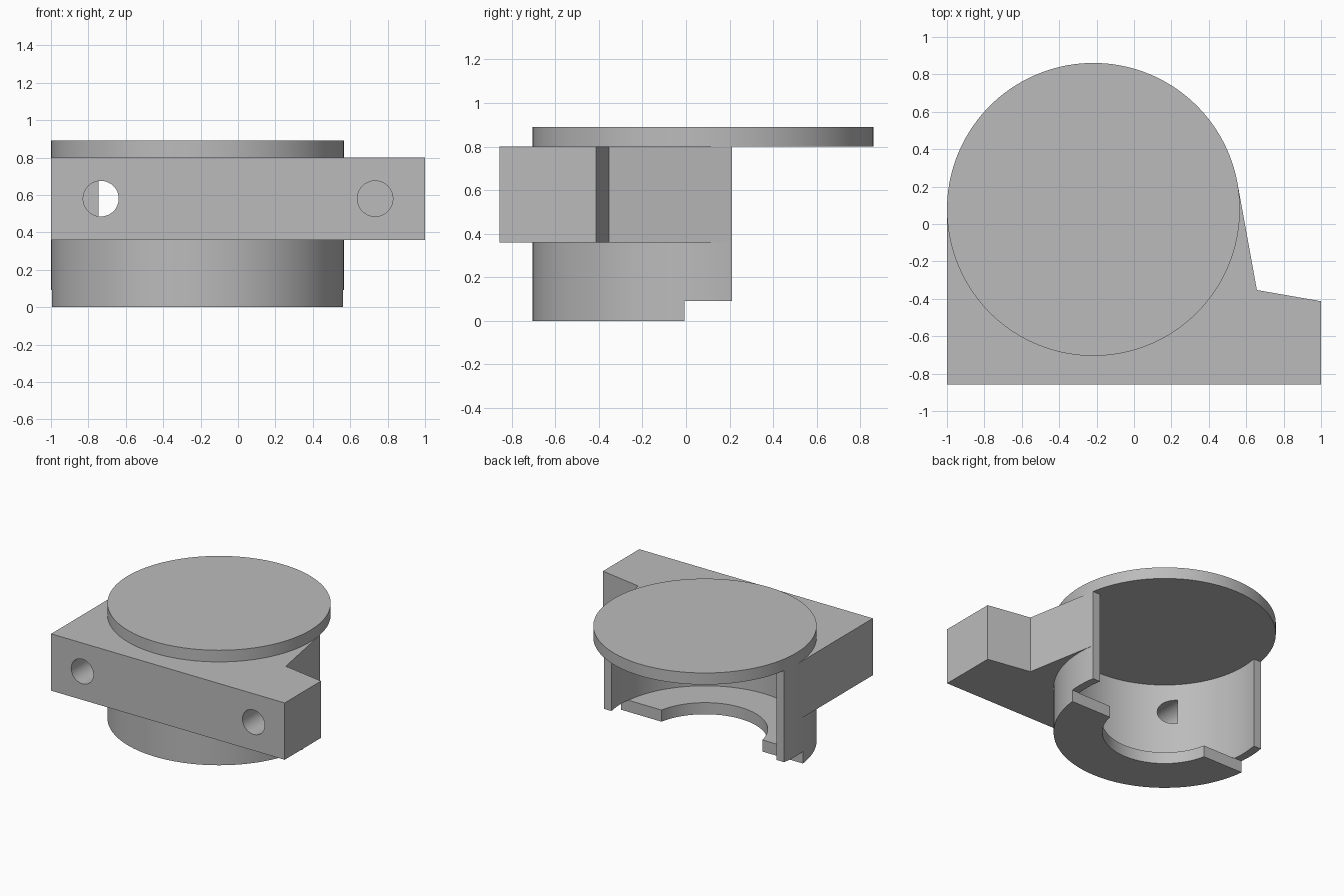
import bpy, bmesh
from math import sin, cos, pi, radians
from mathutils import Vector

cube = bpy.data.objects.get("Cube")
if cube:
    bpy.data.objects.remove(cube, do_unlink=True)

# Shared dimensions
CX, CY = -0.217, 0.078
R_OUT, R_IN, R_HOLE = 0.783, 0.72, 0.44
FLOOR, BAR_Z, TOP, LID = 0.09, 0.36, 0.80, 0.89
STEPS = 144

grey = bpy.data.materials.new("plain_grey")
grey.use_nodes = True
COLOUR = (0.5, 0.5, 0.5, 1)
grey.diffuse_color = COLOUR
grey.node_tree.nodes["Principled BSDF"].inputs["Base Color"].default_value = COLOUR


def prism(name, outline, depth):
    """Extrude a closed 3D outline along a depth vector."""
    bm = bmesh.new()
    base = bm.faces.new([bm.verts.new(p) for p in outline])
    grown = bmesh.ops.extrude_face_region(bm, geom=[base])["geom"]
    bmesh.ops.translate(bm, vec=Vector(depth),
                        verts=[v for v in grown if isinstance(v, bmesh.types.BMVert)])
    bmesh.ops.recalc_face_normals(bm, faces=bm.faces)
    mesh = bpy.data.meshes.new(name)
    bm.to_mesh(mesh)
    bm.free()
    mesh.materials.append(grey)
    obj = bpy.data.objects.new(name, mesh)
    bpy.context.collection.objects.link(obj)
    return obj


def disc(name, radius, z0, z1):
    ring = [(CX + radius * cos(2 * pi * i / STEPS),
             CY + radius * sin(2 * pi * i / STEPS), z0) for i in range(STEPS)]
    return prism(name, ring, (0, 0, z1 - z0))


def box(name, y0, z0, z1):
    """Wide block that removes everything behind y0."""
    return prism(name, [(-2, y0, z0), (2, y0, z0), (2, 2, z0), (-2, 2, z0)], (0, 0, z1 - z0))


def bore(name, x):
    """Blind screw hole entering from the front."""
    ring = [(x + 0.095 * cos(2 * pi * i / 48), -1, 0.58 + 0.095 * sin(2 * pi * i / 48))
            for i in range(48)]
    return prism(name, ring, (0, 0.59, 0))


def combine(target, tool, operation):
    mod = target.modifiers.new(tool.name, 'BOOLEAN')
    mod.operation, mod.solver, mod.object = operation, 'EXACT', tool
    bpy.context.view_layer.objects.active = target
    bpy.ops.object.modifier_apply(modifier=mod.name)
    bpy.data.objects.remove(tool, do_unlink=True)


# Round housing joined with the mounting bar, whose flank is tangent to it
housing = disc("housing", R_OUT, 0, TOP)
a = radians(10)
plan = [(-1, -0.857), (1, -0.857), (1, -0.413), (0.657, -0.353),
        (CX + R_OUT * cos(a), CY + R_OUT * sin(a)), (CX, CY), (CX - R_OUT, CY)]
bar = prism("mounting_bar", [(x, y, BAR_Z) for x, y in plan], (0, 0, TOP - BAR_Z))
combine(housing, bar, 'UNION')

# Open back, shortened floor, hollow interior, floor opening and screw holes
for cutter in (box("back_cut", 0.212, -0.1, 1),
               box("floor_cut", -0.007, -0.1, FLOOR + 0.002),
               disc("cavity", R_IN, FLOOR, 1),
               disc("floor_opening", R_HOLE, -0.1, 0.3),
               bore("right_bore", -0.733),
               bore("left_bore", 0.733)):
    combine(housing, cutter, 'DIFFERENCE')

# Full round lid
lid = disc("lid", R_OUT, TOP, LID)

for obj in (housing, lid):
    bpy.ops.object.select_all(action='DESELECT')
    obj.select_set(True)
    bpy.context.view_layer.objects.active = obj
    bpy.ops.object.shade_smooth_by_angle(angle=radians(25))
